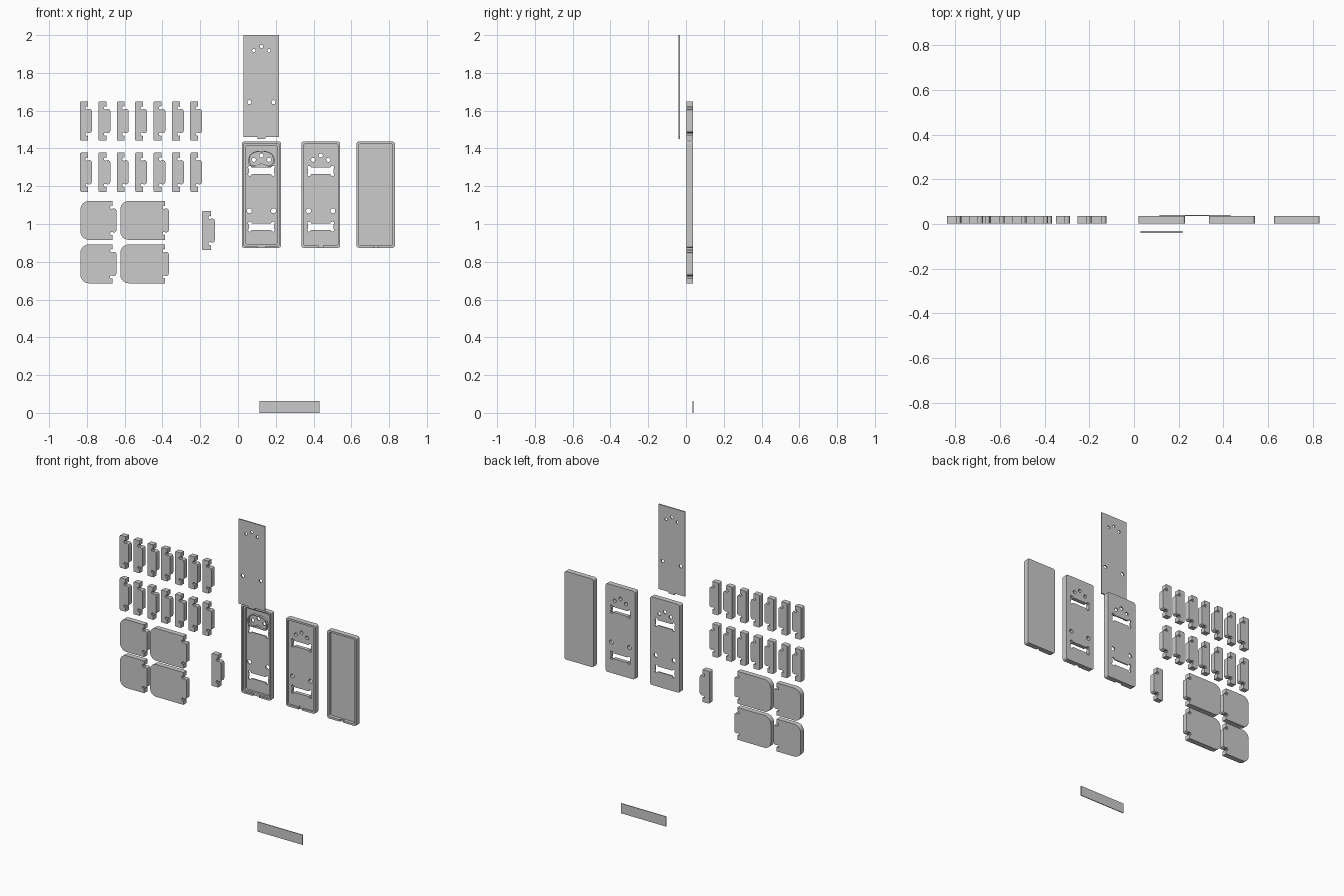
import bpy, bmesh, math
from mathutils import Vector

if "Cube" in bpy.data.objects:
    bpy.data.objects.remove(bpy.data.objects["Cube"])

FRONT, BACK = 0.003, 0.036
PX = 0.0053  # drawing unit used by the small profiles


def slab(name, loops, y0, y1):
    """Extrude x-z outlines (first is the outside, the rest are holes) from y0 to y1."""
    bm = bmesh.new()
    for pts in loops:
        vs = [bm.verts.new((x, y0, z)) for x, z in pts]
        for i, v in enumerate(vs):
            bm.edges.new((v, vs[(i + 1) % len(vs)]))
    bmesh.ops.triangle_fill(bm, use_beauty=True, edges=bm.edges[:], normal=(0, -1, 0))
    ext = bmesh.ops.extrude_face_region(bm, geom=bm.faces[:])
    moved = [g for g in ext["geom"] if isinstance(g, bmesh.types.BMVert)]
    bmesh.ops.translate(bm, verts=moved, vec=(0, y1 - y0, 0))
    bmesh.ops.recalc_face_normals(bm, faces=bm.faces[:])
    me = bpy.data.meshes.new(name)
    bm.to_mesh(me)
    bm.free()
    ob = bpy.data.objects.new(name, me)
    bpy.context.collection.objects.link(ob)
    return ob


def cut(ob, cutters):
    """Subtract the cutters, bake the result and discard the helpers."""
    for c in cutters:
        c.hide_render = True
        mod = ob.modifiers.new("cut", 'BOOLEAN')
        mod.operation, mod.solver, mod.object = 'DIFFERENCE', 'EXACT', c
    dg = bpy.context.evaluated_depsgraph_get()
    baked = bpy.data.meshes.new_from_object(ob.evaluated_get(dg))
    ob.modifiers.clear()
    ob.data = baked
    for c in cutters:
        bpy.data.objects.remove(c)


def circle(cx, cz, r, n=20):
    return [(cx + r * math.cos(2 * math.pi * i / n), cz + r * math.sin(2 * math.pi * i / n))
            for i in range(n)]


def rect(x0, x1, z0, z1, r=0.0, n=4):
    """Rectangle with rounded corners."""
    if r == 0:
        return [(x0, z0), (x1, z0), (x1, z1), (x0, z1)]
    pts = []
    for k, (cx, cz) in enumerate([(x1 - r, z1 - r), (x0 + r, z1 - r), (x0 + r, z0 + r), (x1 - r, z0 + r)]):
        for i in range(n + 1):
            a = math.pi / 2 * (k + i / n)
            pts.append((cx + r * math.cos(a), cz + r * math.sin(a)))
    return pts


def bone(cx, cz):
    """Slot with bulging corners, mirrored from one quarter."""
    q = [(9.5, 3.2), (10.3, 4.6), (11.8, 5.2), (13, 4.6), (13.4, 3.2), (12.6, 1.8)]
    right = q + [(x, -z) for x, z in reversed(q)]
    full = right + [(-x, -z) for x, z in right]
    return [(cx + x * PX, cz + z * PX) for x, z in full]


def mounting_holes(cx, top, bottom, r):
    return [circle(cx, top + 0.022, r), circle(cx - 0.04, top, r), circle(cx + 0.04, top, r),
            circle(cx - 0.064, bottom, r * 1.2), circle(cx + 0.064, bottom, r * 1.2)]


# Three trays
ZB, ZT = 0.874, 1.436


def tray(name, cx, half, openings, recesses, notch):
    loops = [rect(cx - half, cx + half, ZB, ZT, 0.012)]
    if openings:
        loops += [bone(cx, 1.281), bone(cx, 0.986)] + mounting_holes(cx, 1.34, 1.07, 0.011)
    ob = slab(name, loops, FRONT, BACK)
    cutters = []
    for inset, depth in recesses:
        outline = rect(cx - half + inset, cx + half - inset, ZB + inset, ZT - inset, 0.01)
        cutters.append(slab("recess_cutter", [outline], FRONT - 0.01, FRONT + depth))
    cutters.append(slab("notch_cutter", [rect(cx - notch, cx + notch, ZB - 0.01, ZB + 0.021)],
                        FRONT - 0.01, FRONT + 0.0105))
    cut(ob, cutters)


tray("base_tray", 0.124, 0.104, True, [(0.01, 0.011), (0.02, 0.025)], 0.022)
tray("middle_tray", 0.438, 0.103, True, [(0.012, 0.010)], 0.012)
tray("plain_tray", 0.729, 0.102, False, [(0.012, 0.022)], 0.012)

# Raised bean-shaped wall around the upper holes of the base tray
half = [(0, 8), (4, 8.5), (8, 7.5), (11.5, 5), (13.2, 1), (12.8, -3.5), (10, -6.8), (6.5, -6.8), (3, -5), (0, -4.3)]
bean = half + [(-x, z) for x, z in half[-2:0:-1]]
ring = [[(0.124 + x * PX * s, 1.341 + z * PX * s) for x, z in bean] for s in (1.0, 0.9)]
slab("hole_surround", ring, FRONT + 0.012, FRONT + 0.026)

# Sliding cover with a tab on its lower edge
cover = [(0.03, 1.46), (0.102, 1.46), (0.104, 1.45), (0.144, 1.45), (0.146, 1.46), (0.217, 1.46),
         (0.217, 2.0), (0.03, 2.0)]
slab("slide_cover", [cover] + mounting_holes(0.124, 1.918, 1.645, 0.009), -0.04, -0.032)

# Blank label plate on the ground
slab("label_plate", [rect(0.114, 0.431, 0, 0.063)], 0.035, 0.04)


# Interlocking pieces: plain left end, undercut tab on the right
def piece(name, x0, cz, width, height, corner):
    h, edge = height / 2, x0 + width - 4 * PX
    tab = [(0, h), (0, 14.2 * PX), (-1 * PX, 14.9 * PX), (-2.2 * PX, 14.2 * PX), (-2.6 * PX, 13 * PX),
           (-2 * PX, 11.8 * PX), (-0.6 * PX, 11.4 * PX), (0.6 * PX, 12 * PX), (2 * PX, 12 * PX),
           (3.5 * PX, 11 * PX), (4 * PX, 9.5 * PX)]
    top = [(edge + x, z) for x, z in tab]
    n = 6
    for i in range(n + 1):
        a = math.pi / 2 * (1 - i / n)
        top.insert(0, (x0 + corner - corner * math.cos(a), h - corner + corner * math.sin(a)))
    full = top + [(x, -z) for x, z in reversed(top)]
    slab(name, [[(x, cz + z) for x, z in full]], FRONT, BACK)


for row, cz in enumerate((1.545, 1.274)):
    for col in range(7):
        piece(f"connector_{row}_{col}", -0.836 + 0.0972 * col, cz, 0.063, 0.207, 0.006)
piece("spare_connector", -0.19, 0.965, 0.068, 0.207, 0.006)

for row, cz in enumerate((1.019, 0.789)):
    piece(f"short_end_piece_{row}", -0.834, cz, 0.191, 0.206, 0.045)
    piece(f"long_end_piece_{row}", -0.623, cz, 0.257, 0.206, 0.045)
